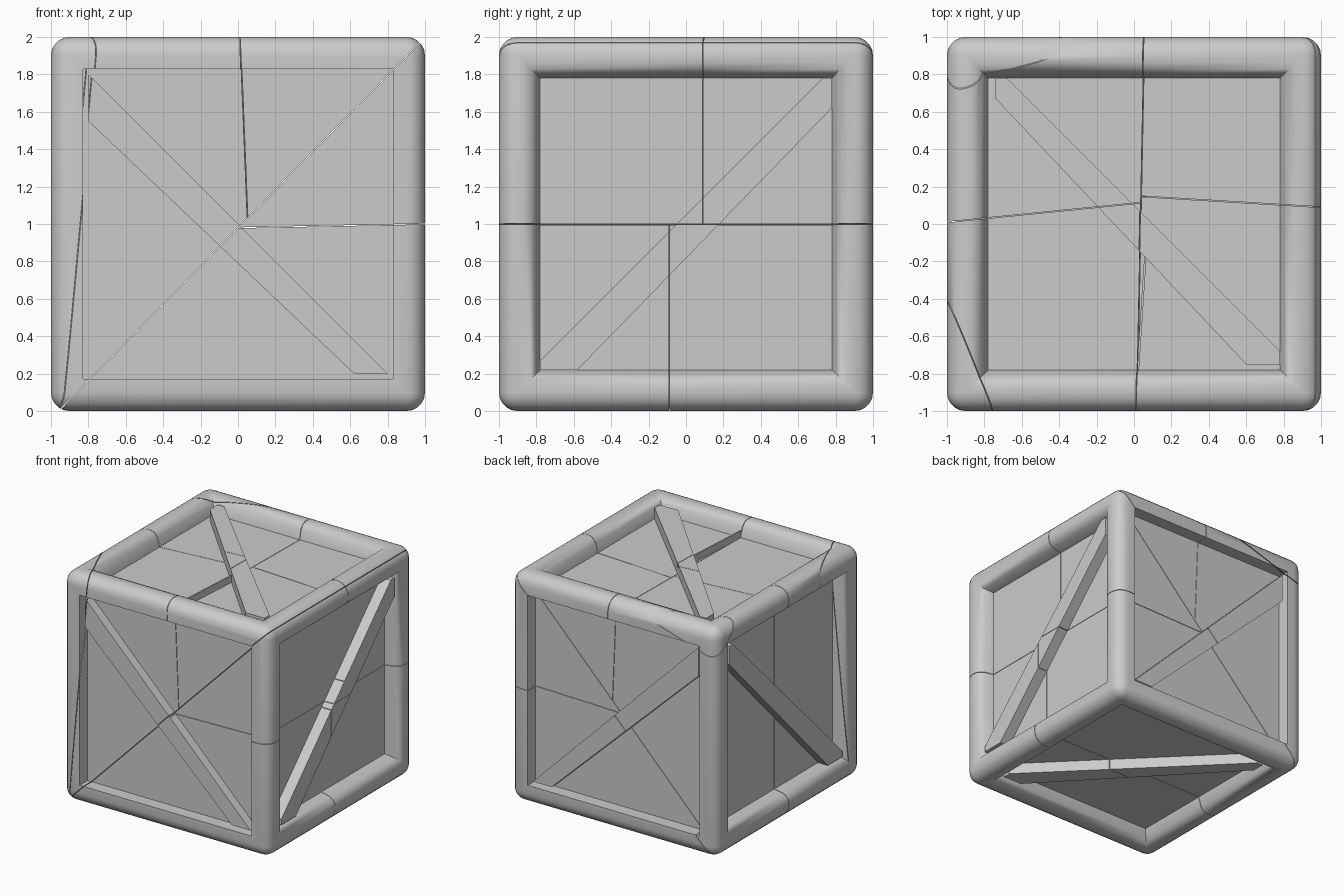
import bpy, bmesh, math
from mathutils import Vector

if "Cube" in bpy.data.objects:
    bpy.data.objects.remove(bpy.data.objects["Cube"])

KERF = 0.002


def build_crate():
    bm = bmesh.new()
    # Rounded cube frame
    bmesh.ops.create_cube(bm, size=2)
    bmesh.ops.bevel(bm, geom=bm.edges[:], offset=0.1, segments=5, profile=0.5, affect='EDGES')
    bmesh.ops.recalc_face_normals(bm, faces=bm.faces[:])

    # Recessed panels: square lip front and back, rounded lip elsewhere
    for face in [f for f in bm.faces if f.calc_area() > 2]:
        if abs(face.normal.y) > 0.9:
            rings = [(0.1, 0), (0.0, -0.11)]
        else:
            rings = [(0.05, 0), (0.05, -0.012), (0.04, -0.035), (0.03, -0.083)]
        for width, depth in rings:
            bm.normal_update()
            if width:
                bmesh.ops.inset_individual(bm, faces=[face], thickness=width, depth=depth)
            else:
                move = face.normal * depth
                face = bmesh.ops.extrude_discrete_faces(bm, faces=[face])['faces'][0]
                bmesh.ops.translate(bm, verts=face.verts[:], vec=move)

    # Diagonal braces, one outline for each pair of opposite faces
    front = [(-.8, .8), (-.8, .55), (.62, -.8), (.8, -.8)]
    side = [(-.78, -.73), (-.78, -.78), (-.58, -.78), (.78, .62), (.78, .78), (.73, .78)]
    top = [(-.74, .78), (-.68, .78), (.78, -.68), (.78, -.75), (.6, -.75), (-.74, .67)]
    maps = [(front, lambda a, b, d: (a, d, b), 0.87, 0.97),
            (side, lambda a, b, d: (d, a, b), 0.85, 0.965),
            (top, lambda a, b, d: (a, b, d), 0.85, 0.965)]
    for outline, place, low, high in maps:
        for s in (-1, 1):
            prism(bm, outline, place, s * low, s * high)

    # Upright splinter along the lid crack
    prism(bm, [(.015, -.78), (.027, -.78), (.075, -.05), (.063, -.05)],
          maps[2][1], 0.85, 0.93)
    bmesh.ops.translate(bm, verts=bm.verts[:], vec=(0, 0, 1))
    bmesh.ops.recalc_face_normals(bm, faces=bm.faces[:])
    return bm


def prism(bm, outline, place, low, high):
    rows = [[bm.verts.new(place(a, b, d)) for a, b in outline] for d in (low, high)]
    n = len(outline)
    faces = [bm.faces.new(row) for row in rows]
    for i in range(n):
        j = (i + 1) % n
        faces.append(bm.faces.new((rows[0][i], rows[0][j], rows[1][j], rows[1][i])))
    bmesh.ops.recalc_face_normals(bm, faces=faces)


def half(source, co, no):
    # Keep the part behind the plane and cap it
    bm = source.copy()
    bmesh.ops.bisect_plane(bm, geom=bm.verts[:] + bm.edges[:] + bm.faces[:], dist=1e-5,
                           plane_co=co - no * KERF, plane_no=no, clear_outer=True)
    edges = [e for e in bm.edges if e.is_boundary]
    if edges:
        bmesh.ops.holes_fill(bm, edges=edges, sides=0)
    return bm


def split(bm, co, no):
    co, no = Vector(co), Vector(no).normalized()
    return half(bm, co, no), half(bm, co, -no)


def through(a, b, c):
    a, b, c = Vector(a), Vector(b), Vector(c)
    return a, (b - a).cross(c - a)


# Break the crate along its cracks
lower, upper = split(build_crate(), (0.05, 0, 1.03), (-1, 0, 0.98))
left, wedge = split(upper, (0.05, 0, 1.5), (1, -0.02, 0.04))
bottom, right = split(lower, (0.5, 0, 0.99), (-0.02, 0, 1))
left_front, left_back = split(left, (0, 0.11, 1), (-0.1, 1, 0))
wedge_front, wedge_back = split(wedge, (0, 0.15, 1), (0.06, 1, 0))
right_front, right_back = split(right, (0, 0.09, 1), (0, 1, 0))
bottom_front, bottom_back = split(bottom, (0, -0.09, 1), (0, 1, 0))
sliver_a, sliver_b = split(left_front, *through((-.75, -1, 2), (-1, -.39, 2), (-.93, -1, .05)))
chip_a, chip_b = split(left_back, *through((-1, .75, 1.95), (-.7, .8, 2), (-.95, 1, 1.75)))

pieces = {"left_front_chunk": sliver_a, "left_front_edge_chunk": sliver_b,
          "left_back_chunk": chip_a, "left_back_corner_chip": chip_b,
          "top_front_chunk": wedge_front, "top_back_chunk": wedge_back,
          "right_front_chunk": right_front, "right_back_chunk": right_back,
          "bottom_front_chunk": bottom_front, "bottom_back_chunk": bottom_back}
for name, bm in pieces.items():
    mesh = bpy.data.meshes.new(name)
    for f in bm.faces:
        f.smooth = True
    bm.to_mesh(mesh)
    mesh.set_sharp_from_angle(angle=math.radians(35))
    bpy.context.collection.objects.link(bpy.data.objects.new(name, mesh))
